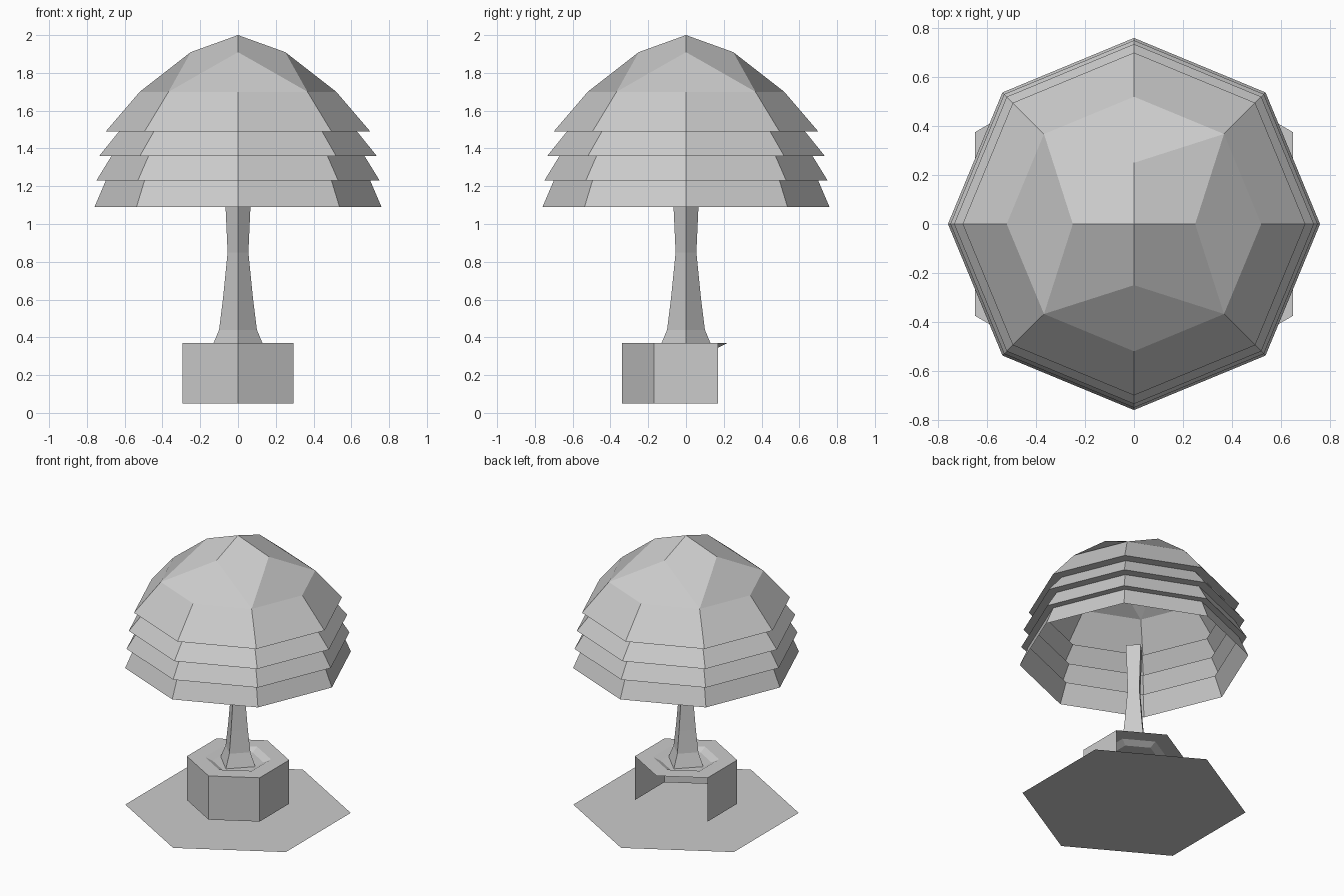
import bpy
import bmesh
from math import cos, sin, tau

cube = bpy.data.objects.get("Cube")
if cube:
    bpy.data.objects.remove(cube)

grey = bpy.data.materials.new("light_grey")
grey.use_nodes = True
colour = (0.6, 0.6, 0.6, 1)
grey.diffuse_color = colour
grey.node_tree.nodes["Principled BSDF"].inputs["Base Color"].default_value = colour


def add_ring(bm, sides, radius, z, turn=0.0):
    """Ring of vertices, turned by a fraction of one side."""
    angles = [(i + turn) * tau / sides for i in range(sides)]
    return [bm.verts.new((radius * cos(a), radius * sin(a), z)) for a in angles]


def sweep(bm, sides, profile, turn=0.0, first=None):
    """Flat-sided turned surface running through (radius, height) points."""
    rings = [first] if first else []
    rings += [add_ring(bm, sides, r, z, turn) for r, z in profile]
    for a, b in zip(rings, rings[1:]):
        for i in range(sides):
            j = (i + 1) % sides
            bm.faces.new((a[i], b[i], b[j], a[j]))
    return rings


def finish(name, bm):
    mesh = bpy.data.meshes.new(name)
    bm.normal_update()
    bm.to_mesh(mesh)
    bm.free()
    mesh.materials.append(grey)
    obj = bpy.data.objects.new(name, mesh)
    bpy.context.collection.objects.link(obj)
    return obj


# Thin hexagonal ground
bm = bmesh.new()
bm.faces.new(add_ring(bm, 6, 0.75, 0, 0.5))
finish("ground_plate", bm)

# Hexagonal planter: shallow dish, flat rim, walls left open at the back
bm = bmesh.new()
rings = sweep(bm, 6, [(0.17, 0.345), (0.22, 0.37), (0.34, 0.37), (0.34, 0.05)], 0.5)
bm.faces.new(rings[0])
bm.normal_update()
open_walls = [f for f in bm.faces
              if abs(f.normal.z) < 0.1 and f.calc_center_median().y > 0.2]
bmesh.ops.delete(bm, geom=open_walls, context="FACES")
finish("planter", bm)

# Four-sided trunk, flared at the root and widening again at the top
bm = bmesh.new()
sweep(bm, 4, [(0.07, 1.18), (0.055, 0.85), (0.08, 0.6), (0.1, 0.44), (0.14, 0.345)])
finish("trunk", bm)

# Canopy: faceted crown above stepped tiers, open underneath
bm = bmesh.new()
apex = bm.verts.new((0, 0, 2))
crown = add_ring(bm, 4, 0.25, 1.91)
shoulder = add_ring(bm, 8, 0.52, 1.70)
for i in range(4):
    nxt = crown[(i + 1) % 4]
    bm.faces.new((apex, crown[i], shoulder[2 * i + 1], nxt))
    bm.faces.new((crown[i], shoulder[2 * i - 1], shoulder[2 * i], shoulder[2 * i + 1]))
tiers = [(0.70, 1.49), (0.63, 1.49), (0.735, 1.36), (0.67, 1.36),
         (0.75, 1.23), (0.70, 1.23), (0.76, 1.09)]
sweep(bm, 8, tiers, first=shoulder)
finish("canopy", bm)
